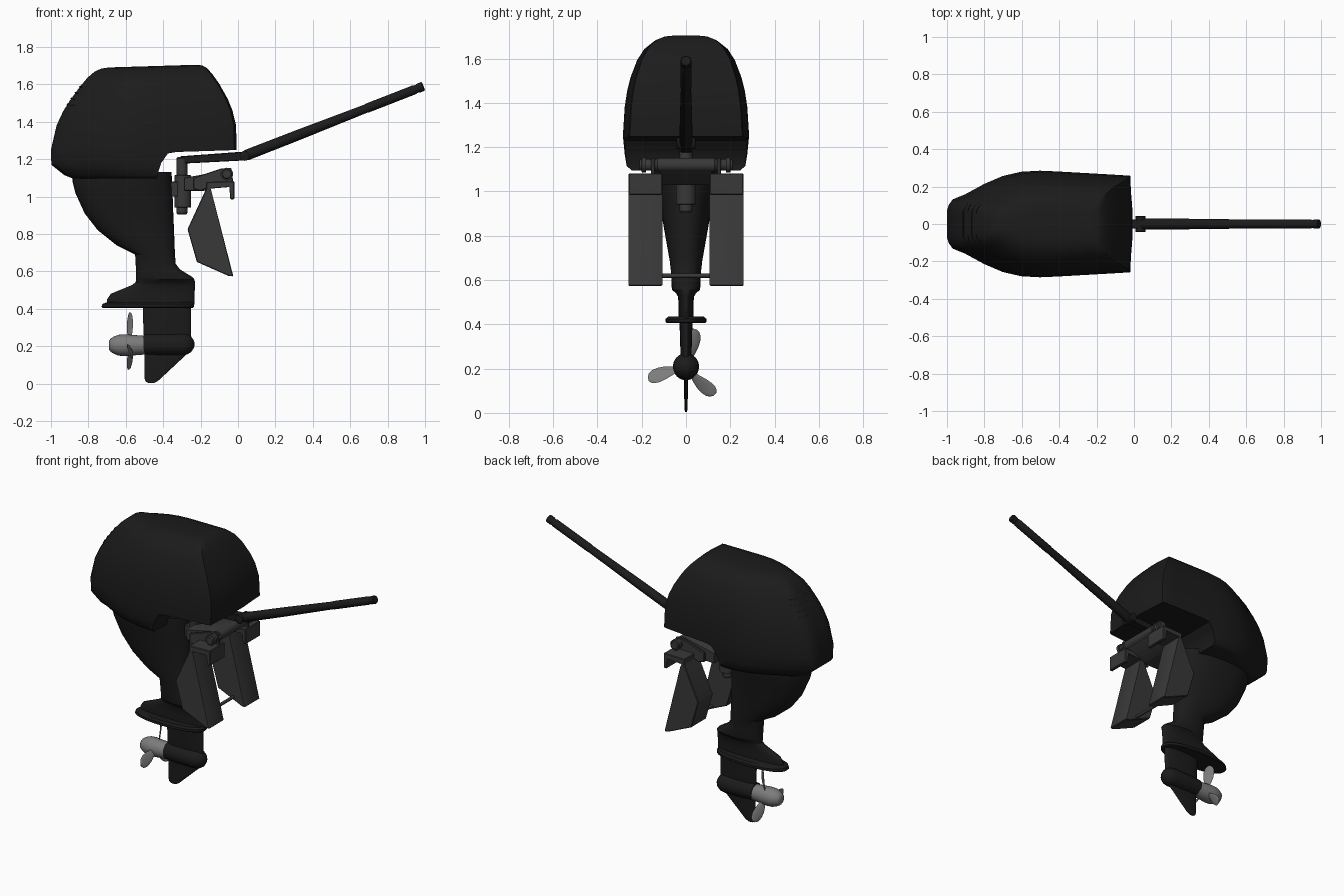
import bpy, bmesh, math
from mathutils import Vector

if "Cube" in bpy.data.objects:
    bpy.data.objects.remove(bpy.data.objects["Cube"])

def material(name, v):
    m = bpy.data.materials.new(name)
    m.diffuse_color = (v, v, v, 1)
    m.use_nodes = True
    m.node_tree.nodes["Principled BSDF"].inputs["Base Color"].default_value = m.diffuse_color
    return m

BLACK, DARK, METAL = material("black", 0.011), material("dark_grey", 0.04), material("metal", 0.2)

def finish(name, bm, mat, angle=35):
    bmesh.ops.recalc_face_normals(bm, faces=bm.faces)
    me = bpy.data.meshes.new(name)
    bm.to_mesh(me)
    bm.free()
    ob = bpy.data.objects.new(name, me)
    bpy.context.collection.objects.link(ob)
    me.materials.append(mat)
    smooth(ob, angle)
    return ob

def smooth(ob, angle=35):
    bpy.ops.object.select_all(action='DESELECT')
    ob.select_set(True)
    bpy.context.view_layer.objects.active = ob
    bpy.ops.object.shade_smooth_by_angle(angle=math.radians(angle))

def add_loft(bm, rings):
    vs = [[bm.verts.new(p) for p in r] for r in rings]
    n = len(vs[0])
    for a, b in zip(vs, vs[1:]):
        for i in range(n):
            j = (i + 1) % n
            bm.faces.new((a[i], a[j], b[j], b[i]))
    bm.faces.new(vs[0])
    bm.faces.new(vs[-1])

def loft(name, rings, mat, angle=35):
    bm = bmesh.new()
    add_loft(bm, rings)
    return finish(name, bm, mat, angle)

def prism(name, pts, spans, mat, bevel=0.004):
    """Extrude an xz profile over each y span."""
    bm = bmesh.new()
    for y0, y1 in spans:
        add_loft(bm, [[(x, y, z) for x, z in pts] for y in (y0, y1)])
    if bevel:
        bmesh.ops.bevel(bm, geom=bm.edges[:], offset=bevel, segments=1, affect='EDGES')
    return finish(name, bm, mat, 30)

def lathe(name, p0, p1, prof, mat, n=24):
    """Circles along p0-p1; prof holds (fraction, radius)."""
    a, b = Vector(p0), Vector(p1)
    d = (b - a).normalized()
    u = d.orthogonal().normalized()
    w = d.cross(u)
    ang = [2 * math.pi * i / n for i in range(n)]
    return loft(name, [[a + (b - a) * t + r * (u * math.cos(q) + w * math.sin(q)) for q in ang]
                       for t, r in prof], mat)

def rod(name, p0, p1, r, mat):
    return lathe(name, p0, p1, [(0, r * .85), (.02, r), (.98, r), (1, r * .85)], mat)

def oval(z, x0, x1, hw, p=2.3, n=40):
    out = []
    for i in range(n):
        a = 2 * math.pi * i / n
        c, s = math.cos(a), math.sin(a)
        out.append(((x0 + x1) / 2 + (x1 - x0) / 2 * math.copysign(abs(c) ** (2 / p), c),
                    hw * math.copysign(abs(s) ** (2 / p), s), z))
    return out

# engine cowl: plan outline (length fraction, width fraction) scaled per height
PLAN = [(0, .12), (0, .26), (.01, .36), (.03, .46), (.1, .56), (.2, .75), (.3, .9), (.4, .98),
        (.5, 1), (.6, .985), (.7, .965), (.8, .945), (.9, .925), (.97, .91), (.988, .89), (.992, .6), (1, .25)]
LEVELS = [(1.095, -.88, -.02, .245), (1.115, -.93, -.01, .268), (1.17, -.998, -.008, .277),
          (1.25, -1, -.008, .285), (1.38, -.97, -.01, .277), (1.46, -.935, -.03, .265),
          (1.52, -.9, -.055, .25), (1.6, -.845, -.1, .22), (1.65, -.805, -.135, .188),
          (1.685, -.765, -.165, .145), (1.7, -.73, -.19, .105), (1.705, -.69, -.22, .06)]

def cowl_ring(z, x0, x1, hw):
    side = [(x0 + (x1 - x0) * u, hw * w) for u, w in PLAN]
    pts = side + [(x, -y) for x, y in reversed(side)]
    k = max(0, (z - 1.4) / .3) * .03
    return [(x, y, z + k * (x + .2)) for x, y in pts]

cowl = loft("engine_cowl", [cowl_ring(*l) for l in LEVELS], BLACK, 40)
cutter = prism("cowl_notch_cutter", [(-.435, 1.0), (-.43, 1.12), (-.41, 1.18), (-.375, 1.23), (-.33, 1.238),
                                     (.1, 1.252), (.1, 1.0)], [(-.5, .5)], BLACK, 0)
mod = cowl.modifiers.new("notch", 'BOOLEAN')
mod.operation, mod.solver, mod.object = 'DIFFERENCE', 'EXACT', cutter
bpy.context.view_layer.objects.active = cowl
bpy.ops.object.modifier_apply(modifier="notch")
bpy.data.objects.remove(cutter)
smooth(cowl, 40)

# vent ribs wrapping the rear slope
for i in range(4):
    z = 1.5 + .033 * i
    lo, hi = next((a, b) for a, b in zip(LEVELS, LEVELS[1:]) if a[0] <= z <= b[0])
    t = (z - lo[0]) / (hi[0] - lo[0])
    ring = cowl_ring(*[a + (b - a) * t for a, b in zip(lo, hi)])
    path = ring[-6:] + ring[:6]
    loft(f"vent_rib_{i + 1}", [[(x + .005 * math.cos(a), y, zz - .1 * max(0, abs(y) - .07) + .005 * math.sin(a))
                               for a in (0, 1.57, 3.14, 4.71)] for x, y, zz in path], BLACK)

# midsection housing
MID = [(1.13, -.885, -.355, .15), (1.08, -.885, -.353, .147), (1.02, -.87, -.35, .135),
       (.91, -.82, -.346, .113), (.82, -.75, -.342, .097), (.74, -.65, -.339, .083),
       (.69, -.55, -.337, .074), (.64, -.547, -.333, .068), (.61, -.546, -.31, .066),
       (.57, -.545, -.245, .065), (.555, -.545, -.232, .062), (.54, -.548, -.23, .045),
       (.525, -.57, -.23, .036), (.48, -.68, -.232, .033), (.45, -.7, -.233, .033), (.42, -.7, -.234, .033)]
loft("midsection_housing", [oval(*m) for m in MID], BLACK)

# plate above the propeller
loft("cavitation_plate", [oval(.405, -.725, -.24, .085), oval(.41, -.73, -.235, .092),
                          oval(.425, -.725, -.235, .092), oval(.435, -.7, -.245, .08)], BLACK)

# lower leg with skeg, and gearcase
LEG = [(.43, -.51, -.25, .03), (.27, -.505, -.252, .025), (.21, -.502, -.25, .018), (.17, -.5, -.26, .01),
       (.1, -.5, -.335, .009), (.03, -.5, -.41, .007), (.012, -.495, -.43, .006), (0.003, -.48, -.45, .004)]
loft("lower_leg", [oval(*l) for l in LEG], BLACK)
lathe("gearcase", (-.505, 0, .21), (-.232, 0, .21),
      [(0, .053), (.3, .058), (.75, .059), (.85, .055), (.93, .042), (.98, .023), (1, .006)], BLACK)

# propeller
lathe("propeller_hub", (-.69, 0, .205), (-.5, 0, .205),
      [(0, .022), (.05, .036), (.15, .047), (.28, .056), (.45, .058), (.8, .053), (1, .05)], METAL)
bm = bmesh.new()
for deg in (73, 193, 313):
    a = math.radians(deg)
    rad, tan = Vector((0, math.cos(a), math.sin(a))), Vector((0, -math.sin(a), math.cos(a)))
    rings = []
    for r, chord, sweep in [(.04, .03, 0), (.07, .05, 0), (.1, .066, .002), (.13, .072, .005),
                            (.155, .064, .008), (.17, .045, .01), (.178, .018, .012)]:
        pitch = math.radians(42 - 120 * r)
        c = tan * math.cos(pitch) + Vector((1, 0, 0)) * math.sin(pitch)
        nrm = c.cross(rad)
        mid = Vector((-.578, 0, .205)) + rad * r + tan * sweep
        rings.append([mid + c * (chord / 2 * math.cos(q)) + nrm * (.004 * math.sin(q))
                      for q in [math.pi * k / 5 for k in range(10)]])
    add_loft(bm, rings)
finish("propeller_blades", bm, METAL, 60)

# transom clamp brackets, lips and arms
both = lambda a, b: [(a, b), (-b, -a)]
prism("clamp_brackets", [(-.155, 1.075), (-.27, .825), (-.22, .65), (-.05, .575), (-.025, .573), (-.14, 1.02)],
      both(.107, .26), DARK)
prism("clamp_lips", [(-.17, 1.04), (-.17, 1.078), (-.02, 1.082), (-.02, .985), (-.042, .985), (-.042, 1.055)],
      both(.107, .26), DARK)
prism("clamp_arms", [(-.24, 1.04), (-.24, 1.1), (-.09, 1.15), (-.035, 1.152), (-.025, 1.07), (-.1, 1.075), (-.2, 1.03)],
      both(.14, .158), DARK)
rod("tilt_tube", (-.06, -.21, 1.12), (-.06, .21, 1.12), .026, DARK)
rod("tilt_sleeve", (-.06, -.135, 1.12), (-.06, .135, 1.12), .031, DARK)
for y in (-.19, .19):
    rod("tilt_collar", (-.06, y - .01, 1.12), (-.06, y + .01, 1.12), .034, DARK)
rod("lower_tie_rod", (-.11, -.12, .62), (-.11, .12, .62), .01, DARK)

# swivel post and its yoke
prism("swivel_yoke", [(-.29, 1.03), (-.29, 1.1), (-.2, 1.115), (-.08, 1.145), (-.04, 1.14), (-.05, 1.09), (-.18, 1.03)],
      [(-.12, .12)], DARK)
rod("swivel_housing", (-.295, 0, .94), (-.295, 0, 1.115), .045, DARK)
rod("swivel_post", (-.3, 0, .905), (-.3, 0, 1.21), .029, DARK)
prism("swivel_mount", [(-.42, 1.0), (-.42, 1.08), (-.3, 1.08), (-.3, 1.0)], [(-.035, .035)], DARK)

# tiller arm, pivot and handle
prism("tiller_arm", [(-.31, 1.175), (-.31, 1.215), (.03, 1.24), (.05, 1.2), (.02, 1.192)], [(-.025, .025)], BLACK)
rod("tiller_pivot", (.035, -.043, 1.217), (.035, .043, 1.217), .026, BLACK)
lathe("tiller_handle", (.03, 0, 1.215), (.992, 0, 1.59),
      [(0, .024), (.02, .029), (.3, .028), (.68, .023), (.69, .025), (.95, .025), (.955, .022),
       (.965, .022), (.97, .025), (.995, .025), (1, .021)], BLACK)
